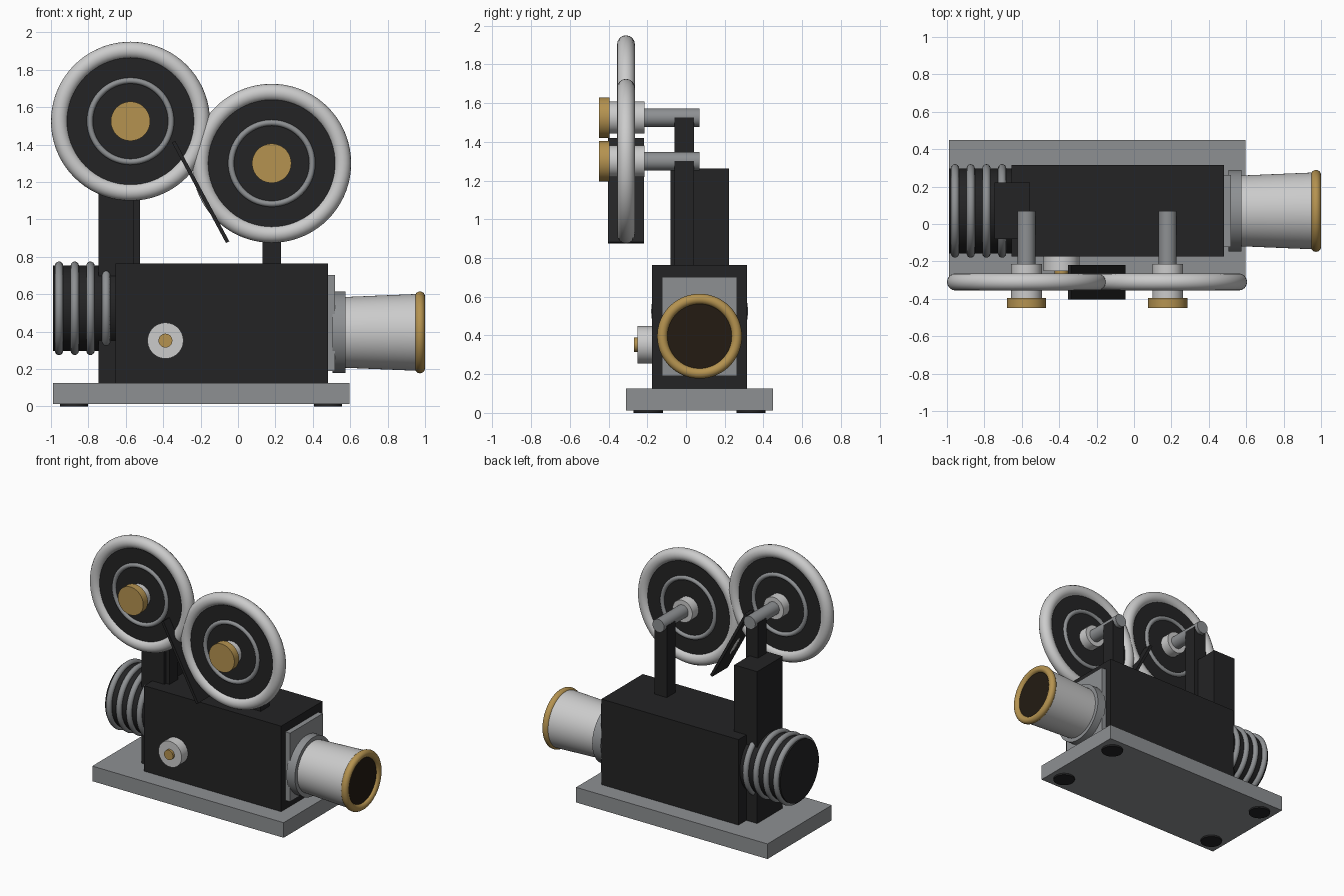
import bpy
from math import radians, pi

if "Cube" in bpy.data.objects:
    bpy.data.objects.remove(bpy.data.objects["Cube"])


def material(name, rgb):
    m = bpy.data.materials.new(name)
    m.diffuse_color = (*rgb, 1)
    m.use_nodes = True
    m.node_tree.nodes["Principled BSDF"].inputs["Base Color"].default_value = m.diffuse_color
    return m


BLACK = material("black", (0.017, 0.017, 0.018))
STEEL = material("steel", (0.27, 0.28, 0.29))
SILVER = material("silver", (0.54, 0.56, 0.57))
BRASS = material("brass", (0.46, 0.29, 0.08))
GLASS = material("dark_glass", (0.017, 0.011, 0.006))

# Rotations that turn a z axis into the named axis
AXES = {"x": (0, pi / 2, 0), "y": (pi / 2, 0, 0), "z": (0, 0, 0)}


def finish(name, mat, smooth=True):
    o = bpy.context.object
    o.name = name
    o.data.materials.append(mat)
    if smooth:
        bpy.ops.object.shade_smooth_by_angle(angle=radians(35))
    return o


def box(name, mat, x, y, z):
    """Box from (min, max) ranges."""
    bpy.ops.mesh.primitive_cube_add(
        size=1, location=[(a + b) / 2 for a, b in (x, y, z)])
    o = finish(name, mat, False)
    o.scale = [b - a for a, b in (x, y, z)]
    return o


def rod(name, mat, axis, span, centre, r, r_end=None):
    """Cylinder or cone along an axis; centre holds the other two coordinates."""
    i = "xyz".index(axis)
    loc = list(centre)
    loc.insert(i, sum(span) / 2)
    r_end = r if r_end is None else r_end
    # the y rotation points the cone's top end towards -y
    bpy.ops.mesh.primitive_cone_add(
        vertices=64, radius1=r, radius2=r_end, depth=span[1] - span[0],
        location=loc, rotation=AXES[axis])
    return finish(name, mat)


def ring(name, mat, axis, loc, major, minor):
    bpy.ops.mesh.primitive_torus_add(
        major_segments=72, minor_segments=16, major_radius=major,
        minor_radius=minor, location=loc, rotation=AXES[axis])
    return finish(name, mat)


CY = 0.07  # centre line of the body

# Base plate and feet
box("base_plate", STEEL, (-0.99, 0.595), (-0.31, 0.45), (0.012, 0.125))
for sx in (-1, 1):
    for sy in (-1, 1):
        rod("foot", BLACK, "z", (0, 0.02),
            (-0.198 + sx * 0.68, CY + sy * 0.265), 0.075)

# Body and rear tower
box("body", BLACK, (-0.655, 0.48), (-0.175, 0.315), (0.125, 0.765))
box("rear_tower", BLACK, (-0.745, -0.555), (-0.08, 0.222), (0.125, 1.262))

# Lamp housing with cooling rings
rod("lamp_housing", BLACK, "x", (-0.99, -0.65), (CY, 0.525), 0.228)
for i in range(4):
    ring("cooling_ring", STEEL, "x", (-0.957 + i * 0.084, CY, 0.525), 0.228, 0.022)

# Lens assembly
LZ = 0.396
box("lens_plate", STEEL, (0.48, 0.518), (-0.124, 0.263), (0.19, 0.703))
rod("lens_flange", STEEL, "x", (0.505, 0.575), (CY, LZ), 0.218)
rod("lens_barrel", SILVER, "x", (0.57, 0.974), (CY, LZ), 0.189, 0.206)
ring("lens_rim", BRASS, "x", (0.973, CY, LZ), 0.192, 0.027)
rod("lens_glass", GLASS, "x", (0.96, 0.98), (CY, LZ), 0.18)

# Side knob
rod("knob", SILVER, "y", (-0.25, -0.17), (-0.388, 0.352), 0.096)
rod("knob_cap", BRASS, "y", (-0.268, -0.24), (-0.388, 0.352), 0.037)

# Two film reels on arms
RY = -0.31
for side, x, z, foot in (("rear", -0.575, 1.525, 0.7), ("front", 0.18, 1.3, 0.7)):
    box(side + "_reel_arm", BLACK, (x - 0.05, x + 0.05), (-0.06, 0.042), (foot, z))
    rod(side + "_reel_shaft", STEEL, "y", (-0.25, 0.07), (x, z), 0.048)
    rod(side + "_reel_hub", SILVER, "y", (-0.41, -0.215), (x, z), 0.082)
    rod(side + "_reel_cap", BRASS, "y", (-0.45, -0.395), (x, z), 0.105)
    rod(side + "_reel_disc", BLACK, "y", (RY - 0.022, RY + 0.022), (x, z), 0.37)
    ring(side + "_reel_rim", SILVER, "y", (x, RY, z), 0.379, 0.046)
    for s in (-1, 1):
        ring(side + "_reel_inner_ring", STEEL, "y", (x, RY + s * 0.022, z), 0.217, 0.016)

# Slanted film strip between the reels
strip = box("film_strip", BLACK, (-0.21, -0.19), (-0.404, -0.218), (0.842, 1.452))
strip.rotation_euler = (0, radians(-28.3), 0)
